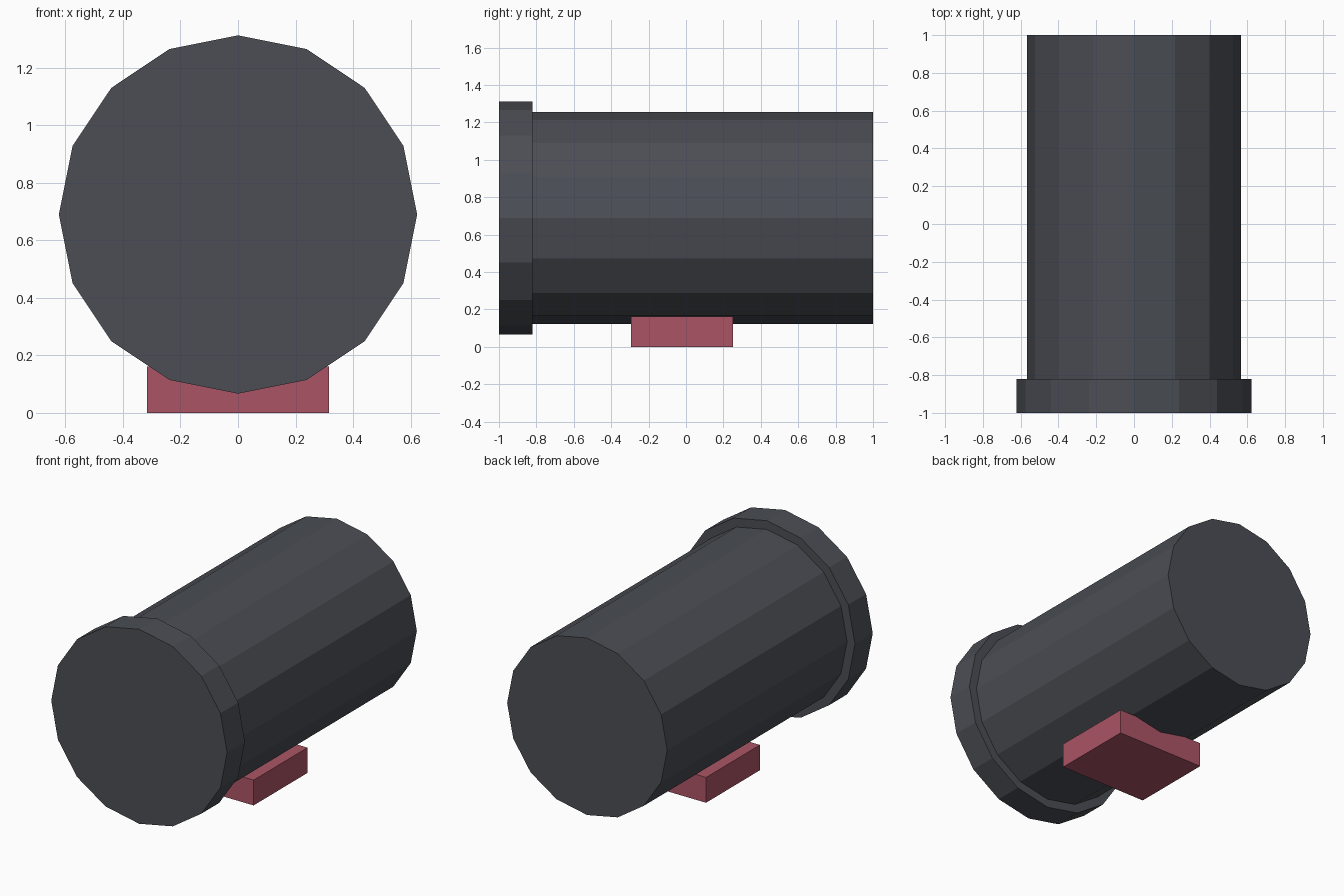
import bpy, bmesh
from math import radians
from mathutils import Matrix

if "Cube" in bpy.data.objects:
    bpy.data.objects.remove(bpy.data.objects["Cube"])

AXIS_Z = 0.69
SIDES = 16


def material(name, rgb):
    mat = bpy.data.materials.new(name)
    mat.diffuse_color = (*rgb, 1)
    mat.use_nodes = True
    mat.node_tree.nodes["Principled BSDF"].inputs["Base Color"].default_value = mat.diffuse_color
    return mat


def add_object(name, bm, mat):
    bmesh.ops.recalc_face_normals(bm, faces=bm.faces)
    mesh = bpy.data.meshes.new(name)
    bm.to_mesh(mesh)
    bm.free()
    mesh.materials.append(mat)
    obj = bpy.data.objects.new(name, mesh)
    bpy.context.collection.objects.link(obj)
    return obj


def barrel(name, radius, y0, y1, mat):
    """Closed 16-sided cylinder lying along y."""
    bm = bmesh.new()
    place = Matrix.Translation((0, (y0 + y1) / 2, AXIS_Z)) @ Matrix.Rotation(radians(90), 4, 'X')
    bmesh.ops.create_cone(bm, cap_ends=True, segments=SIDES, radius1=radius,
                          radius2=radius, depth=y1 - y0, matrix=place)
    return add_object(name, bm, mat)


def box(name, lo, hi, mat):
    bm = bmesh.new()
    centre = [(a + b) / 2 for a, b in zip(lo, hi)]
    size = [b - a for a, b in zip(lo, hi)]
    bmesh.ops.create_cube(bm, size=1, matrix=Matrix.Translation(centre) @ Matrix.Diagonal((*size, 1)))
    return add_object(name, bm, mat)


dark = material("dark_grey", (0.07, 0.076, 0.09))
red = material("red", (0.41, 0.09, 0.13))

# Main tube and the wider rim at its front
barrel("body", 0.567, -0.82, 1.0, dark)
barrel("front_rim", 0.623, -1.0, -0.82, dark)

# Mounting foot sunk slightly into the underside
box("mounting_foot", (-0.317, -0.295, 0), (0.317, 0.25, 0.162), red)
